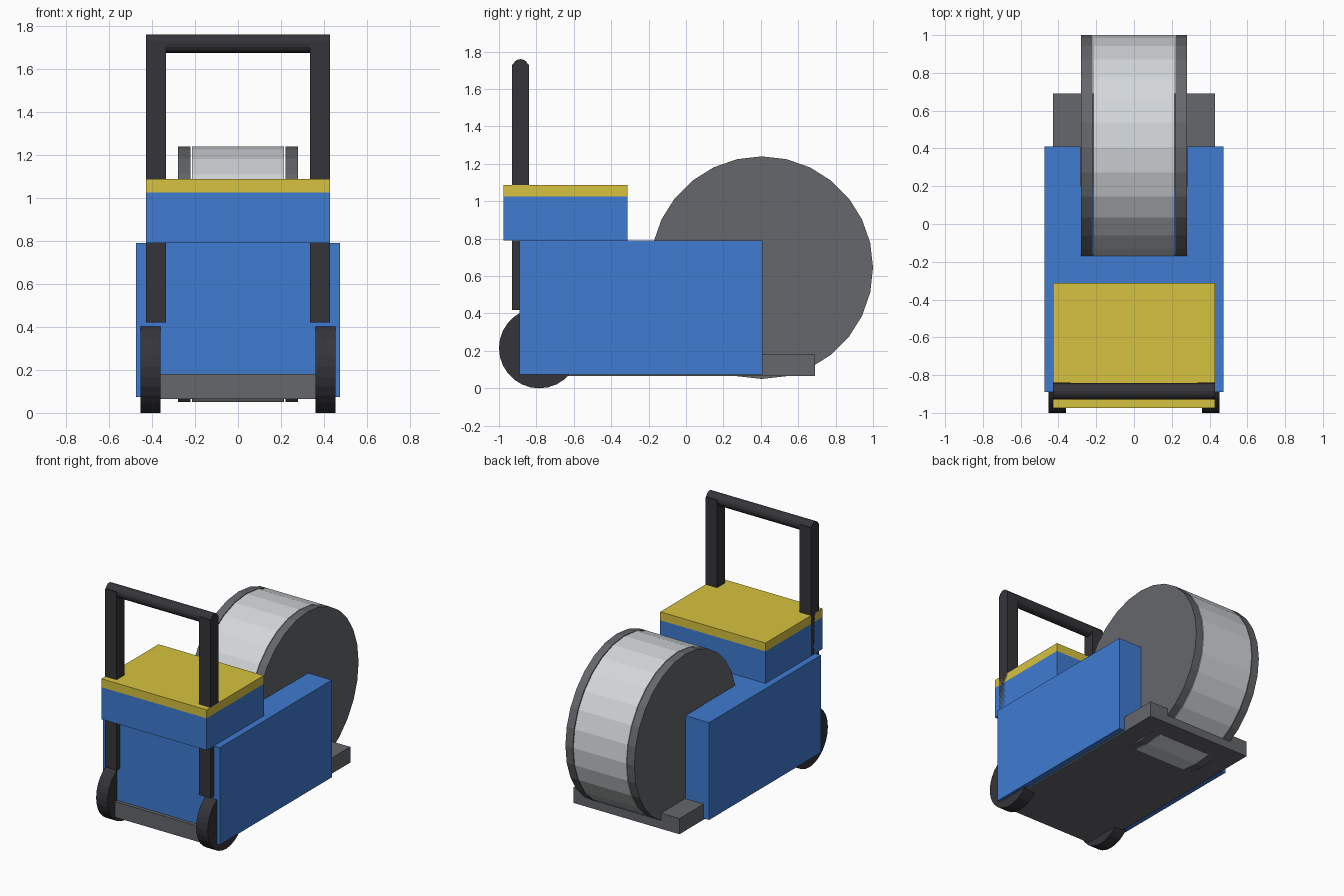
import bpy, bmesh
from math import pi
from mathutils import Matrix

if "Cube" in bpy.data.objects:
    bpy.data.objects.remove(bpy.data.objects["Cube"])


def material(name, rgb):
    m = bpy.data.materials.new(name)
    m.diffuse_color = (*rgb, 1)
    m.use_nodes = True
    m.node_tree.nodes["Principled BSDF"].inputs["Base Color"].default_value = m.diffuse_color
    return m


BLUE = material("blue_paint", (0.05, 0.2, 0.64))
YELLOW = material("yellow_paint", (0.68, 0.54, 0.05))
BLACK = material("black_rubber", (0.035, 0.035, 0.042))
DARK = material("dark_steel", (0.13, 0.135, 0.145))
LIGHT = material("light_steel", (0.65, 0.68, 0.7))


def finish(name, bm, mat):
    bmesh.ops.recalc_face_normals(bm, faces=bm.faces)
    mesh = bpy.data.meshes.new(name)
    bm.to_mesh(mesh)
    bm.free()
    mesh.materials.append(mat)
    ob = bpy.data.objects.new(name, mesh)
    bpy.context.collection.objects.link(ob)
    return ob


def box(name, x, y, z, mat):
    bm = bmesh.new()
    bmesh.ops.create_cube(bm, size=1)
    for v in bm.verts:
        for i, (lo, hi) in enumerate((x, y, z)):
            v.co[i] = lo if v.co[i] < 0 else hi
    return finish(name, bm, mat)


def cylinder_x(name, x, y, z, r, sides, mat):
    """Cylinder along x, spanning the range x, with a vertex at the top."""
    bm = bmesh.new()
    bmesh.ops.create_cone(bm, cap_ends=True, segments=sides, radius1=r, radius2=r,
                          depth=x[1] - x[0],
                          matrix=Matrix.Translation(((x[0] + x[1]) / 2, y, z))
                          @ Matrix.Rotation(pi / 2, 4, 'Y'))
    return finish(name, bm, mat)


def extrude_z(name, outline, z0, z1, mat):
    bm = bmesh.new()
    face = bm.faces.new([bm.verts.new((x, y, z0)) for x, y in outline])
    ext = bmesh.ops.extrude_face_region(bm, geom=[face])["geom"]
    for v in ext:
        if isinstance(v, bmesh.types.BMVert):
            v.co.z = z1
    return finish(name, bm, mat)


# Chassis plate
box("chassis_plate", (-0.43, 0.43), (-0.915, 0.69), (0.065, 0.18), DARK)

# Main body, with a slot at the back for the drum
extrude_z("body", [(-0.475, -0.89), (0.475, -0.89), (0.475, 0.41), (0.283, 0.41),
                   (0.283, 0.2), (-0.283, 0.2), (-0.283, 0.41), (-0.475, 0.41)],
          0.075, 0.79, BLUE)

# Upper housing and its lid
box("upper_housing", (-0.428, 0.428), (-0.975, -0.312), (0.79, 1.025), BLUE)
box("housing_lid", (-0.428, 0.428), (-0.975, -0.312), (1.025, 1.087), YELLOW)

# Drum between two flanges
DY, DZ, DR = 0.405, 0.645, 0.595
cylinder_x("drum", (-0.215, 0.215), DY, DZ, DR, 28, LIGHT)

# Paired parts: flanges, wheels, handle posts
for side, s in (("left", -1), ("right", 1)):
    def span(a, b):
        return tuple(sorted((s * a, s * b)))
    cylinder_x(f"{side}_drum_flange", span(0.22, 0.28), DY, DZ, DR, 28, DARK)
    cylinder_x(f"{side}_wheel", span(0.36, 0.453), -0.785, 0.215, 0.215, 28, BLACK)
    box(f"{side}_handle_post", span(0.335, 0.428), (-0.93, -0.84), (0.42, 1.73), BLACK)

# Handle grip
cylinder_x("handle_grip", (-0.428, 0.428), -0.885, 1.717, 0.043, 16, BLACK)
